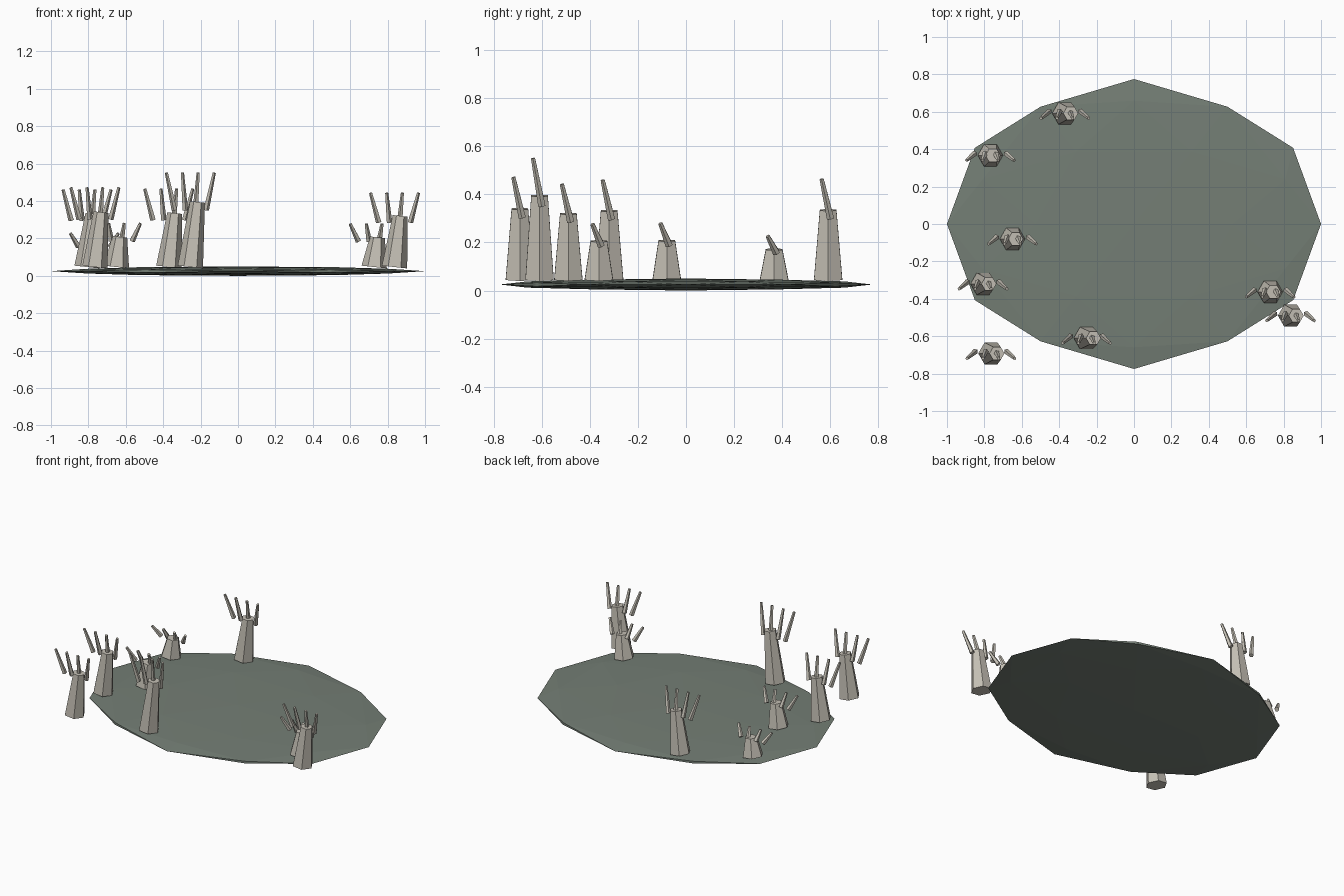
import bpy, bmesh, math
from mathutils import Matrix, Vector

if "Cube" in bpy.data.objects:
    bpy.data.objects.remove(bpy.data.objects["Cube"])


def material(name, rgb):
    m = bpy.data.materials.new(name)
    m.diffuse_color = (*rgb, 1)
    m.use_nodes = True
    m.node_tree.nodes["Principled BSDF"].inputs["Base Color"].default_value = m.diffuse_color
    return m


STONE = material("dark_green_stone", (0.175, 0.21, 0.178))
BONE = material("pale_bone", (0.56, 0.53, 0.465))


def finish(bm, name, mat):
    bmesh.ops.recalc_face_normals(bm, faces=bm.faces)
    mesh = bpy.data.meshes.new(name)
    bm.to_mesh(mesh)
    bm.free()
    mesh.materials.append(mat)
    ob = bpy.data.objects.new(name, mesh)
    bpy.context.collection.objects.link(ob)
    return ob


# Ground slab: icosahedron split once, rounded, then squashed flat
bm = bmesh.new()
t = (1 + 5 ** 0.5) / 2
for a in (-1, 1):
    for b in (-t, t):
        for co in ((b, a, 0), (a, 0, b), (0, b, a)):
            bm.verts.new(co)
hull = bmesh.ops.convex_hull(bm, input=bm.verts)
bmesh.ops.subdivide_edges(bm, edges=bm.edges, cuts=1, use_grid_fill=True)
for v in bm.verts:
    n = v.co.normalized()
    v.co = (n.x, n.y * 0.775, n.z * 0.025 + 0.025)
finish(bm, "ground_slab", STONE)


def cone(bm, sides, r1, r2, depth, matrix):
    bmesh.ops.create_cone(bm, cap_ends=True, segments=sides, radius1=r1,
                          radius2=r2, depth=depth, matrix=matrix)


# Leaning hands: x, y, palm height
hands = [
    (-0.765, -0.692, 0.295), (-0.255, -0.61, 0.35), (0.837, -0.49, 0.275),
    (0.728, -0.363, 0.16), (-0.807, -0.32, 0.287), (-0.65, -0.08, 0.162),
    (-0.768, 0.367, 0.125), (-0.37, 0.592, 0.29),
]
for k, (x, y, h) in enumerate(hands, 1):
    root = Vector((x, y, 0.047))

    # Forearm: tapered hexagonal column, corners along x, leaning right
    bm = bmesh.new()
    lean = Matrix.Rotation(0.11, 4, 'Y')
    cone(bm, 6, 0.068, 0.04, h,
         Matrix.Translation(root) @ lean @ Matrix.Translation((0, 0, h / 2))
         @ Matrix.Rotation(math.pi / 2, 4, 'Z'))
    finish(bm, f"forearm_{k}", BONE)

    # Fingers: four thin tapered spikes fanned along x
    bm = bmesh.new()
    for i in (-1.5, -0.5, 0.5, 1.5):
        low = root + Vector((i * 0.056, 0.01, h * 0.87))
        high = root + Vector((i * 0.085, -0.027, h * 1.44))
        axis = high - low
        cone(bm, 5, 0.016, 0.009, axis.length,
             Matrix.Translation((low + high) / 2)
             @ axis.to_track_quat('Z', 'Y').to_matrix().to_4x4())
    finish(bm, f"fingers_{k}", BONE)
